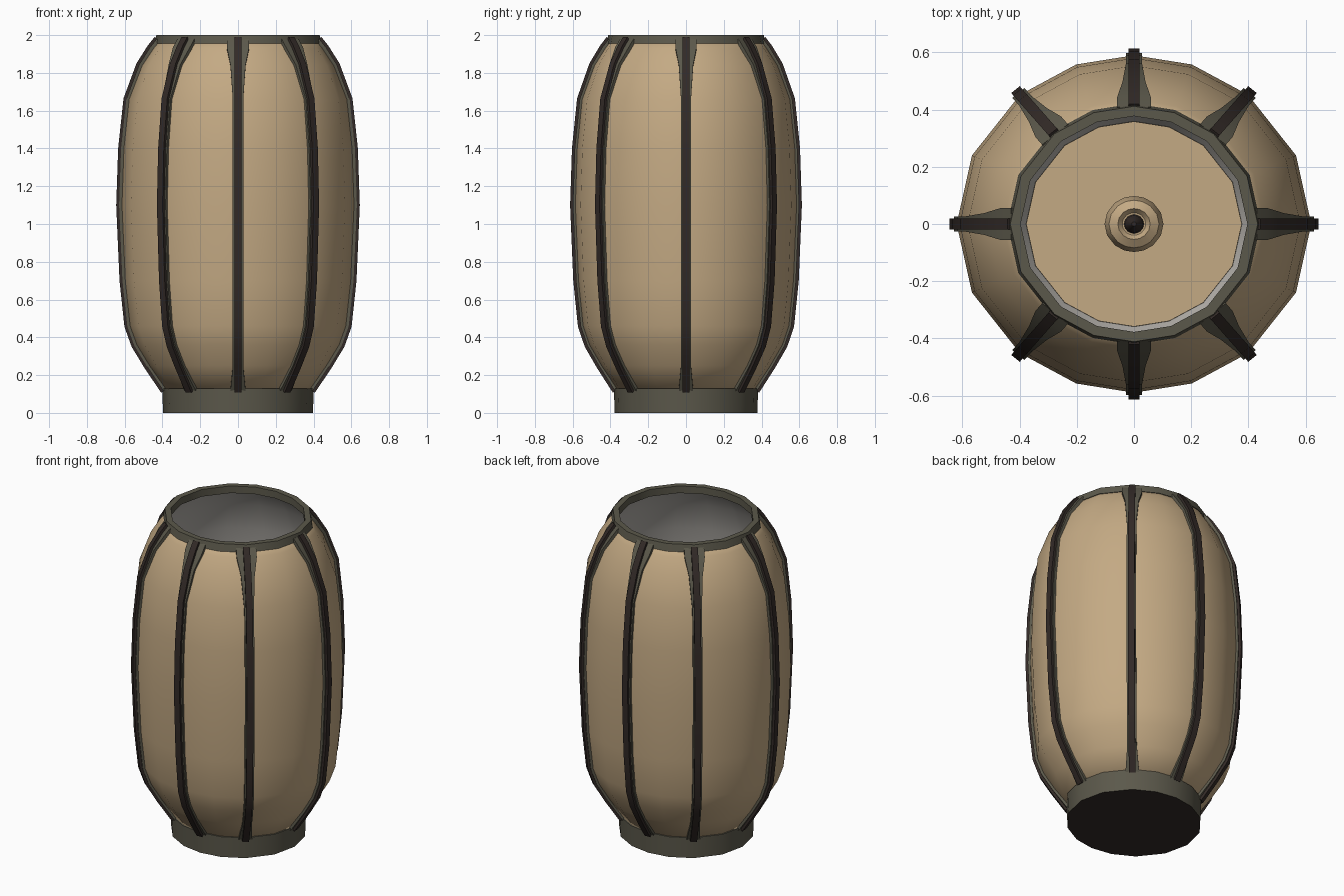
import bpy, math
from mathutils import Vector

cube = bpy.data.objects.get("Cube")
if cube:
    bpy.data.objects.remove(cube)


def material(name, rgb):
    m = bpy.data.materials.new(name)
    m.use_nodes = True
    m.diffuse_color = (*rgb, 1)
    m.node_tree.nodes["Principled BSDF"].inputs["Base Color"].default_value = (*rgb, 1)
    return m


TAN = material("tan paper", (0.55, 0.40, 0.23))
OLIVE = material("olive grey frame", (0.105, 0.098, 0.07))
DARK = material("dark brown wood", (0.032, 0.023, 0.02))
PALE = material("pale grey lining", (0.44, 0.42, 0.39))

# Slightly oval plan: ribs sit on every second angle
SX, SY = 1.03, 0.98
QUARTER = [0, 24, 50, 71]
ANGLES = QUARTER + [90] + [180 - a for a in QUARTER[:0:-1]]
ANGLES = [math.radians(a) for a in ANGLES]
ANGLES += [a + math.pi for a in ANGLES]

# Barrel profile as (radius, height)
BARREL = [(0.375, 0.12), (0.46, 0.25), (0.525, 0.36), (0.56, 0.46), (0.585, 0.70),
          (0.602, 1.10), (0.592, 1.40), (0.565, 1.66), (0.50, 1.84), (0.445, 1.93),
          (0.41, 1.975)]


def make(name, verts, faces, mats, angle=40):
    me = bpy.data.meshes.new(name)
    me.from_pydata(verts, [], faces)
    for m in mats:
        me.materials.append(m)
    ob = bpy.data.objects.new(name, me)
    bpy.context.collection.objects.link(ob)
    bpy.ops.object.select_all(action='DESELECT')
    ob.select_set(True)
    bpy.context.view_layer.objects.active = ob
    bpy.ops.object.shade_smooth_by_angle(angle=math.radians(angle))
    return ob


def point(r, a, z, side=0.0):
    return Vector((SX * (r * math.cos(a) - side * math.sin(a)),
                   SY * (r * math.sin(a) + side * math.cos(a)), z))


def lathe(name, profile, mats, closed=False, angle=40):
    """Turn a profile around z; open profiles get capped where they end."""
    n, k = len(ANGLES), len(profile)
    verts = [point(r, a, z) for r, z in profile for a in ANGLES]
    faces = []
    for j in range(k if closed else k - 1):
        b, t = j * n, (j + 1) % k * n
        faces += [(b + i, b + (i + 1) % n, t + (i + 1) % n, t + i) for i in range(n)]
    if not closed:
        faces += [tuple(reversed(range(n))), tuple(range((k - 1) * n, k * n))]
    return make(name, verts, faces, mats, angle)


def strip(name, a, half, proud, flare, mat):
    """Bar following the barrel profile at one angle."""
    verts, faces, k = [], [], len(BARREL)
    for j, (r, z) in enumerate(BARREL):
        lo, hi = BARREL[max(j - 1, 0)], BARREL[min(j + 1, k - 1)]
        nrm = Vector((hi[1] - lo[1], lo[0] - hi[0])).normalized()
        w = half + (flare if j >= k - 2 else flare * 0.4 if j in (0, k - 3) else 0)
        for d, s in ((-0.012, -w), (proud, -w), (proud, w), (-0.012, w)):
            verts.append(point(r + nrm.x * d, a, min(z + nrm.y * d, 1.995), s))
    for j in range(k - 1):
        b = j * 4
        faces += [(b + i, b + (i + 1) % 4, b + 4 + (i + 1) % 4, b + 4 + i) for i in range(4)]
    faces += [(3, 2, 1, 0), tuple(range(4 * k - 4, 4 * k))]
    return make(name, verts, faces, [mat], 30)


# Paper shell with pale lining: inward-facing faces use the second material
inner = [(r - 0.015, z) for r, z in reversed(BARREL)]
shell = lathe("paper_shell", BARREL + inner, [TAN, PALE], closed=True, angle=60)
for p in shell.data.polygons:
    if p.normal.x * p.center.x + p.normal.y * p.center.y < 0:
        p.material_index = 1

# Rim ring
lathe("top_rim", [(0.385, 1.955), (0.43, 1.955), (0.42, 2.0), (0.385, 2.0)],
      [OLIVE], closed=True, angle=30)

# Base drum with dark underside
base = lathe("base_drum", [(0.385, 0), (0.39, 0.13)], [OLIVE, DARK], angle=30)
for p in base.data.polygons:
    if p.normal.z < -0.9:
        p.material_index = 1

# Inside floor and the stub of a candle in its middle
lathe("inner_floor", [(0.366, 0.125), (0.366, 0.14)], [TAN], angle=30)
lathe("candle_stub", [(0.095, 0.135), (0.1, 0.2), (0.085, 0.26), (0.055, 0.28), (0.04, 0.26)],
      [TAN], angle=40)
lathe("candle_wick", [(0.035, 0.25), (0.03, 0.29), (0.008, 0.33)], [DARK], angle=30)

# Eight ribs, each a dark batten on a wider backing strip
for i, a in enumerate(ANGLES[::2]):
    strip(f"rib_backing_{i + 1}", a, 0.027, 0.009, 0.03, OLIVE)
    strip(f"rib_{i + 1}", a, 0.019, 0.024, 0.0, DARK)
